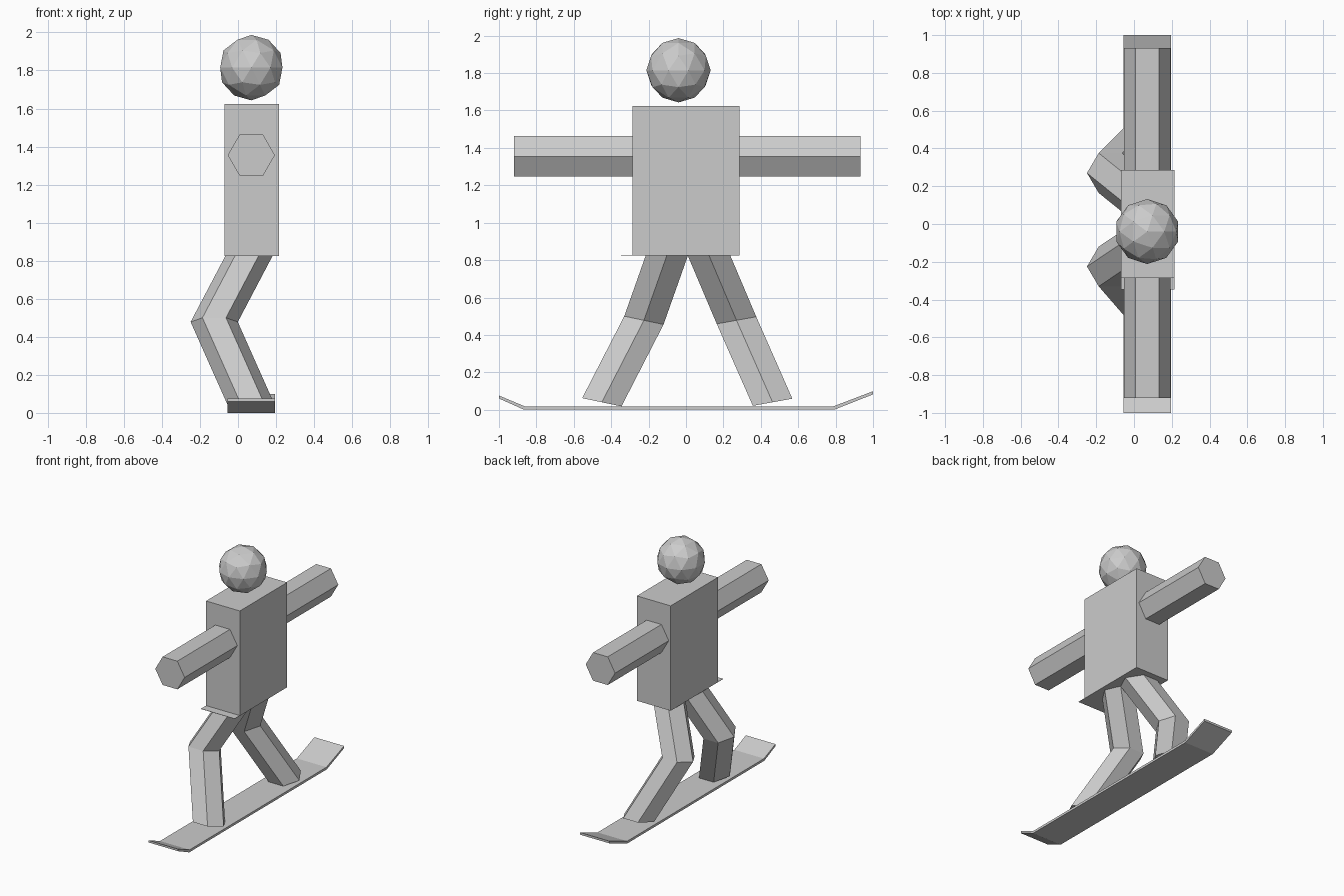
import bpy
import bmesh
from math import pi, cos, sin
from mathutils import Vector

cube = bpy.data.objects.get("Cube")
if cube:
    bpy.data.objects.remove(cube, do_unlink=True)

CENTRE_X = 0.07
HEX_RADIUS = 0.124
HEM_Z = 0.825

GREY = (0.6, 0.6, 0.6, 1)
grey = bpy.data.materials.new("plain grey")
grey.diffuse_color = GREY
grey.use_nodes = True
grey.node_tree.nodes["Principled BSDF"].inputs["Base Color"].default_value = GREY


def finish(name, bm):
    """Turn a bmesh into a flat-shaded object."""
    bmesh.ops.recalc_face_normals(bm, faces=bm.faces)
    mesh = bpy.data.meshes.new(name)
    bm.to_mesh(mesh)
    bm.free()
    mesh.materials.append(grey)
    obj = bpy.data.objects.new(name, mesh)
    bpy.context.collection.objects.link(obj)
    return obj


def box(name, low, high):
    low, high = Vector(low), Vector(high)
    bm = bmesh.new()
    bmesh.ops.create_cube(bm, size=1)
    bmesh.ops.scale(bm, vec=high - low, verts=bm.verts)
    bmesh.ops.translate(bm, vec=(low + high) / 2, verts=bm.verts)
    return finish(name, bm)


def loft(name, rings):
    """Join matching rings of points into a capped tube."""
    bm = bmesh.new()
    loops = [[bm.verts.new(p) for p in ring] for ring in rings]
    for a, b in zip(loops, loops[1:]):
        for i in range(len(a)):
            j = (i + 1) % len(a)
            bm.faces.new((a[i], a[j], b[j], b[i]))
    bm.faces.new(loops[0])
    bm.faces.new(loops[-1])
    return finish(name, bm)


def hexagon(centre, across):
    """Six points, corners along x and flats along the second axis."""
    centre, across = Vector(centre), Vector(across).normalized()
    return [centre + HEX_RADIUS * (cos(i * pi / 3) * Vector((1, 0, 0))
                                   + sin(i * pi / 3) * across) for i in range(6)]


# Torso and the thin jacket flap at its hem
box("torso", (-0.07, -0.285, HEM_Z), (0.215, 0.285, 1.625))
box("jacket_flap", (-0.07, -0.348, HEM_Z), (0.215, -0.28, HEM_Z + 0.002))

# Head
bm = bmesh.new()
bmesh.ops.create_icosphere(bm, subdivisions=2, radius=0.172)
bmesh.ops.translate(bm, vec=(CENTRE_X, -0.04, 1.815), verts=bm.verts)
finish("head", bm)

# Outstretched arms
for name, start, end in (("front_arm", -0.25, -0.92), ("back_arm", 0.25, 0.932)):
    loft(name, [hexagon((CENTRE_X, y, 1.355), (0, 0, 1)) for y in (start, end)])

# Bent legs: hip, knee, ankle
for name, hip_y, knee_y, ankle_y, tilt in (
        ("front_leg", -0.09, -0.225, -0.45, (0, -1, 0.21)),
        ("back_leg", 0.108, 0.27, 0.463, (0, 1, 0.18))):
    loft(name, [hexagon((0.076, hip_y, 0.86), tilt),
                hexagon((-0.125, knee_y, 0.478), tilt),
                hexagon((CENTRE_X, ankle_y, 0.04), tilt)])

# Snowboard with upturned ends
top = [(-1, 0.076), (-0.862, 0.018), (0.788, 0.018), (1, 0.099)]
bottom = [(-1, 0.06), (-0.866, 0), (0.792, 0), (1, 0.082)]
bm = bmesh.new()
sides = []
for x in (-0.055, 0.195):
    sides.append([[bm.verts.new((x, y, z)) for y, z in row] for row in (top, bottom)])
(lt, lb), (rt, rb) = sides
for i in range(len(top) - 1):
    for a, b in ((lt, rt), (lb, rb), (lt, lb), (rt, rb)):
        bm.faces.new((a[i], a[i + 1], b[i + 1], b[i]))
for i in (0, -1):
    bm.faces.new((lt[i], rt[i], rb[i], lb[i]))
finish("snowboard", bm)
